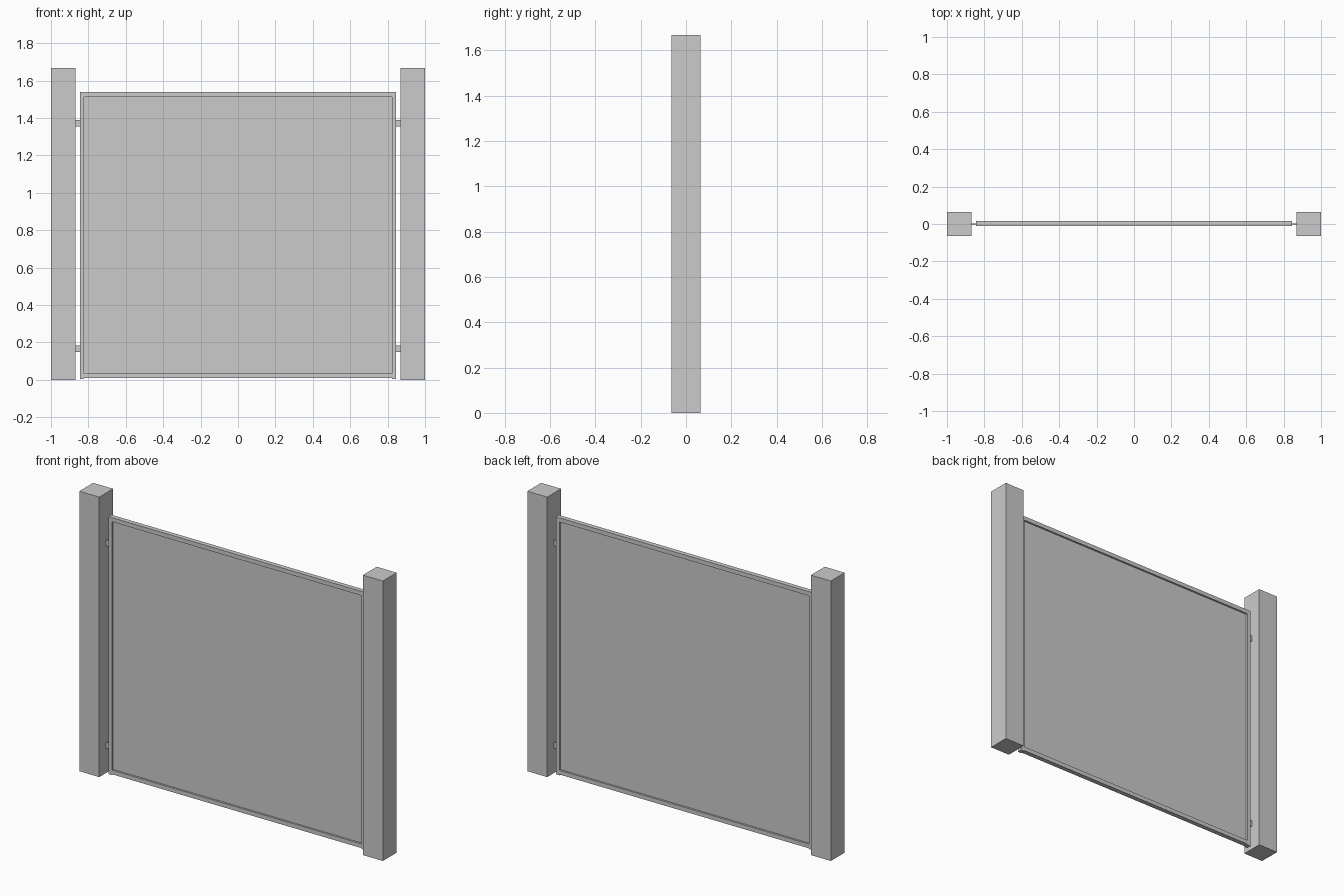
import bpy

if "Cube" in bpy.data.objects:
    bpy.data.objects.remove(bpy.data.objects["Cube"])


def box(name, x, y, z):
    """Box from (min, max) ranges on each axis."""
    bpy.ops.mesh.primitive_cube_add(
        size=1, location=[(a + b) / 2 for a, b in (x, y, z)])
    ob = bpy.context.object
    ob.name = name
    ob.scale = [b - a for a, b in (x, y, z)]
    bpy.ops.object.transform_apply(location=False, rotation=False, scale=True)
    return ob


FRAME_Y = (-0.012, 0.016)
STILE_IN, STILE_OUT = 0.823, 0.846

for side, s in (("left", -1), ("right", 1)):
    def span(a, b):
        return tuple(sorted((s * a, s * b)))

    # Square gate post
    box(side + "_post", span(0.869, 1.0), (-0.065, 0.065), (0, 1.668))
    # Upright of the gate frame
    box(side + "_stile", span(STILE_IN, STILE_OUT), FRAME_Y, (0.004, 1.538))
    # Thin hinge plates between post and frame
    for level, z in (("lower", 0.166), ("upper", 1.372)):
        box(f"{side}_{level}_hinge", span(STILE_OUT - 0.005, 0.875),
            (-0.002, 0.002), (z - 0.018, z + 0.018))

# Horizontal rails of the frame
for level, z in (("bottom", (0.009, 0.034)), ("top", (1.513, 1.538))):
    box(level + "_rail", (-STILE_IN, STILE_IN), FRAME_Y, z)

# Recessed infill panel
box("infill_panel", (-STILE_IN, STILE_IN), (-0.001, 0.005), (0.034, 1.513))
